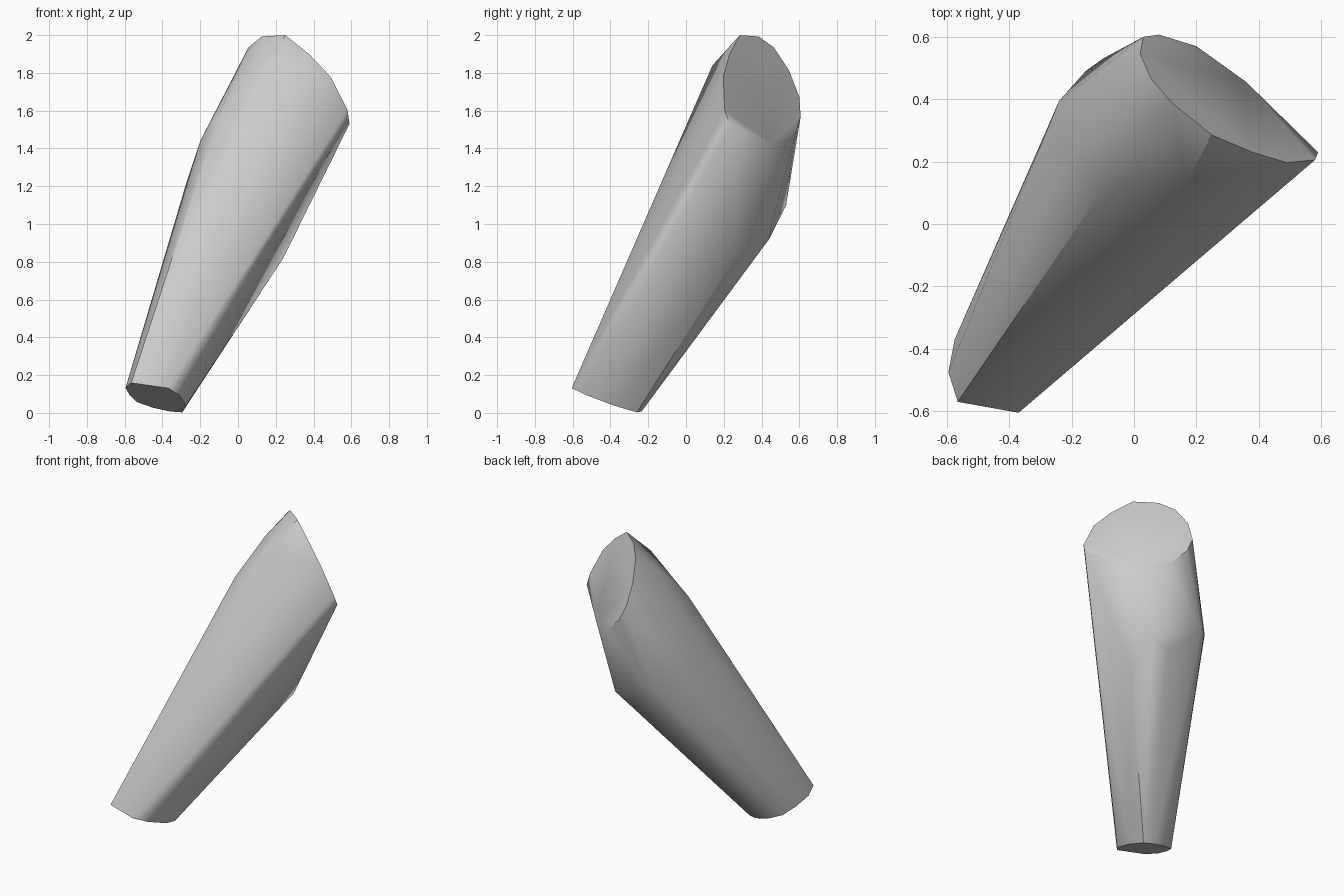
import bpy
import bmesh
import math

# Remove the default cube only
default_cube = bpy.data.objects.get("Cube")
if default_cube:
    bpy.data.objects.remove(default_cube, do_unlink=True)


def make_material(name, colour):
    material = bpy.data.materials.new(name)
    material.use_nodes = True
    material.diffuse_color = colour
    shader = material.node_tree.nodes["Principled BSDF"]
    shader.inputs["Base Color"].default_value = colour
    return material


def ring_on_plane(outline, origin, slope_x, slope_y):
    """Lift a plan outline onto a tilted cutting plane."""
    ox, oy, oz = origin
    return [(x, y, oz - slope_x * (x - ox) - slope_y * (y - oy)) for x, y in outline]


def convex_body(name, points, material):
    """Wrap the cross-sections in a taut convex skin with flat ends."""
    bm = bmesh.new()
    for point in points:
        bm.verts.new(point)
    bmesh.ops.convex_hull(bm, input=list(bm.verts))
    loose = [v for v in bm.verts if not v.link_faces]
    bmesh.ops.delete(bm, geom=loose, context="VERTS")
    bmesh.ops.dissolve_limit(bm, angle_limit=math.radians(1),
                             verts=list(bm.verts), edges=list(bm.edges))
    bmesh.ops.recalc_face_normals(bm, faces=list(bm.faces))
    mesh = bpy.data.meshes.new(name)
    bm.to_mesh(mesh)
    bm.free()
    mesh.materials.append(material)
    body = bpy.data.objects.new(name, mesh)
    bpy.context.collection.objects.link(body)
    return body


# Narrow lower end, cut almost square to the leaning axis
lower_outline = [
    (-.565, -.57), (-.595, -.475), (-.575, -.37), (-.535, -.28), (-.45, -.24),
    (-.36, -.235), (-.295, -.26), (-.275, -.38), (-.31, -.53), (-.37, -.605),
]
lower_end = ring_on_plane(lower_outline, (-.37, -.6, .13), .2, .33)

# Wide upper end, cut steeply towards the back left
upper_outline = [
    (.03, .6), (.08, .607), (.2, .57), (.36, .455), (.59, .23), (.58, .205),
    (.49, .197), (.38, .23), (.25, .285), (.125, .385), (.055, .465), (.02, .545),
]
upper_end = ring_on_plane(upper_outline, (.25, .285, 2), 1.75, 2.26)

# Bulge behind and on the sides, then the shoulder in front of the upper cut
bulge = [
    (.24, .26, .82), (.22, .45, .98), (.1, .44, .92), (-.1, .53, 1.1),
    (-.05, .55, 1.22), (-.155, .49, 1.1), (-.24, .395, 1.18), (-.27, .32, 1.23),
]
shoulder = [(-.2, .22, 1.44), (-.1, .11, 1.58), (0, .3, 1.82), (.17, .14, 1.84)]

grey = make_material("plain grey", (.6, .6, .6, 1))
body = convex_body("tapered_limb", lower_end + bulge + shoulder + upper_end, grey)

# Smooth sides with crisp cut ends
bpy.ops.object.select_all(action="DESELECT")
body.select_set(True)
bpy.context.view_layer.objects.active = body
bpy.ops.object.shade_smooth_by_angle(angle=math.radians(35))
